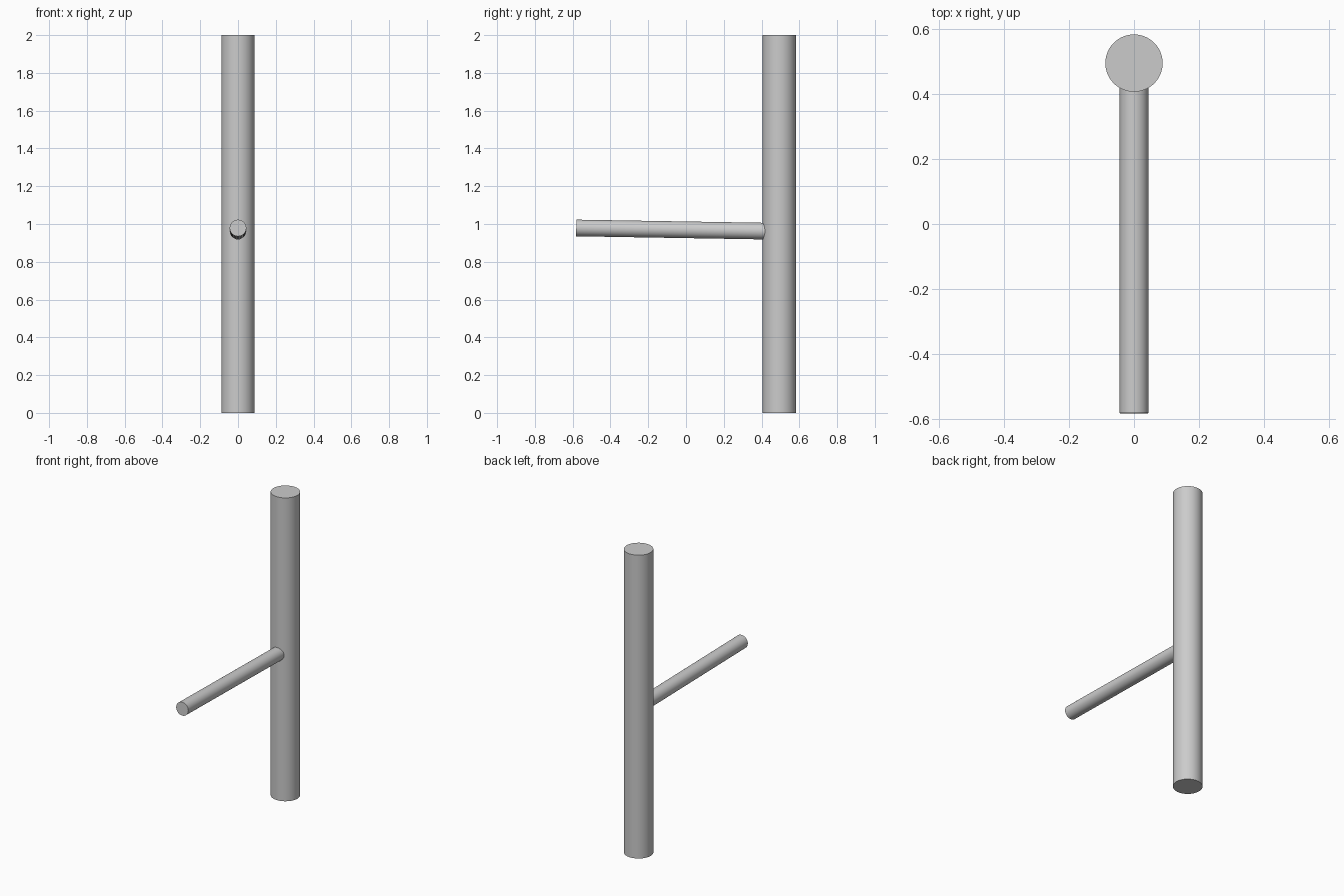
import bpy
import math
from mathutils import Vector

cube = bpy.data.objects.get("Cube")
if cube:
    bpy.data.objects.remove(cube, do_unlink=True)

# Plain grey for every part
grey = bpy.data.materials.new("light grey")
grey.use_nodes = True
colour = (0.6, 0.6, 0.6, 1)
grey.diffuse_color = colour
grey.node_tree.nodes["Principled BSDF"].inputs["Base Color"].default_value = colour


def rod(name, start, end, radius):
    """Smooth capped cylinder between two points."""
    start, end = Vector(start), Vector(end)
    axis = end - start
    bpy.ops.mesh.primitive_cylinder_add(
        vertices=64, radius=radius, depth=axis.length,
        location=(start + end) / 2,
        rotation=axis.to_track_quat("Z", "Y").to_euler())
    obj = bpy.context.object
    obj.name = name
    obj.data.materials.append(grey)
    bpy.ops.object.shade_smooth_by_angle(angle=math.radians(30))
    return obj


# Upright post at the back
rod("post", (0, 0.494, 0), (0, 0.494, 2), 0.088)

# Thin arm reaching forward, rising slightly, rooted inside the post
rod("arm", (0, 0.494, 0.961), (0, -0.581, 0.979), 0.044)
